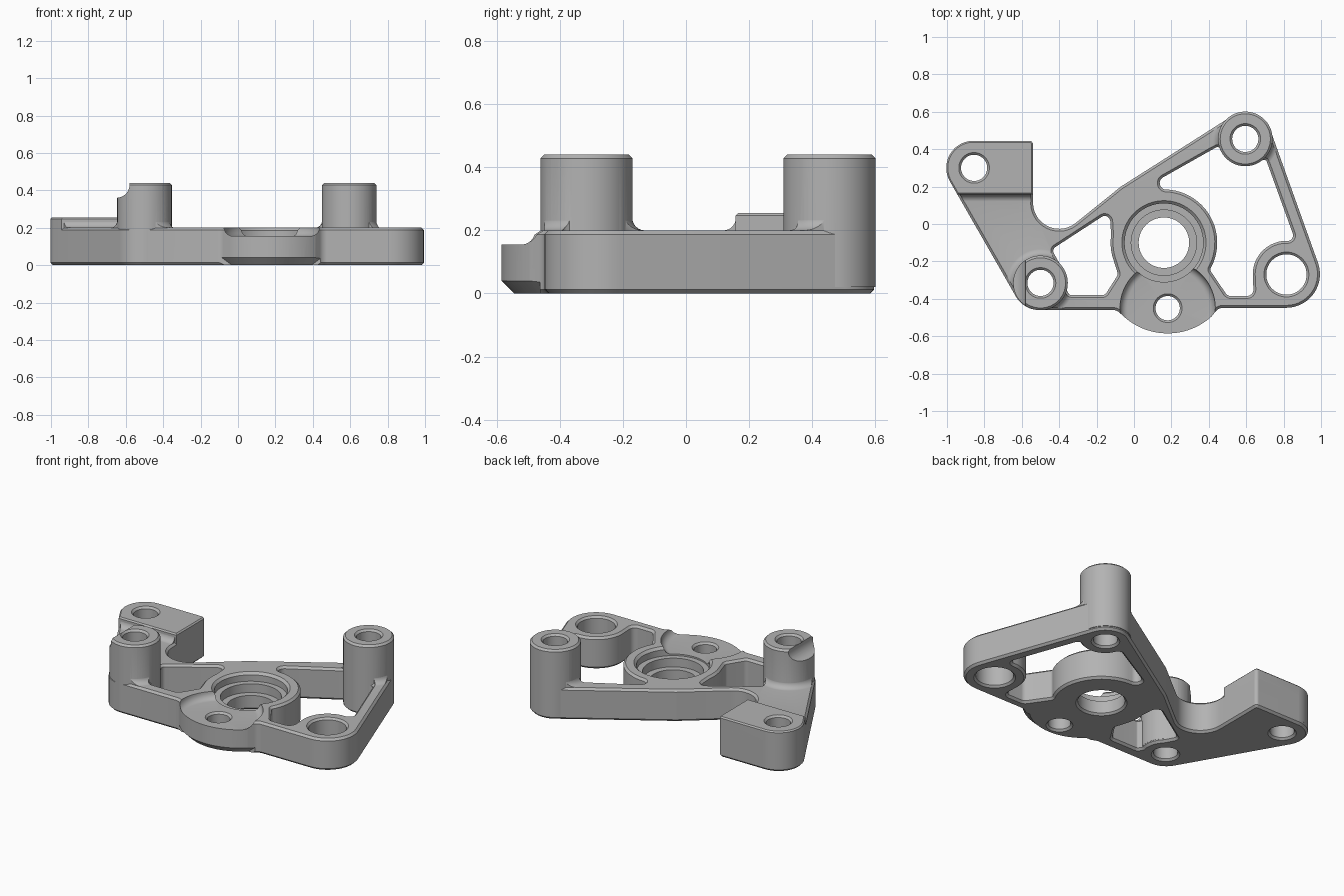
import bpy, bmesh, math
from mathutils import Vector, Matrix

if "Cube" in bpy.data.objects:
    bpy.data.objects.remove(bpy.data.objects["Cube"], do_unlink=True)


def finish(name, bm):
    bmesh.ops.remove_doubles(bm, verts=bm.verts, dist=1e-5)
    bmesh.ops.recalc_face_normals(bm, faces=bm.faces)
    mesh = bpy.data.meshes.new(name)
    bm.to_mesh(mesh)
    bm.free()
    ob = bpy.data.objects.new(name, mesh)
    bpy.context.collection.objects.link(ob)
    return ob


def arc(cx, cy, r, a0, a1, n=20):
    angles = [math.radians(a0 + (a1 - a0) * i / n) for i in range(n + 1)]
    return [(cx + r * math.cos(a), cy + r * math.sin(a), 0) for a in angles]


def rounded(points, n=10):
    """Closed loop from (x, y, corner radius) points."""
    out = []
    for i, (x, y, r) in enumerate(points):
        p = Vector((x, y))
        if r == 0:
            out.append(p)
            continue
        a = (Vector(points[i - 1][:2]) - p).normalized()
        b = (Vector(points[(i + 1) % len(points)][:2]) - p).normalized()
        half = a.angle(b) / 2
        t = r / math.tan(half)
        centre = p + (a + b).normalized() * (r / math.sin(half))
        start = p + a * t - centre
        sweep = start.angle_signed(p + b * t - centre)
        for k in range(n + 1):
            out.append(centre + Matrix.Rotation(-sweep * k / n, 2) @ start)
    return out


def inset(loop, d, hole):
    """Move a loop into the material by d."""
    n = len(loop)
    area = sum(loop[i - 1].cross(loop[i]) for i in range(n))
    s = d if (area > 0) != hole else -d
    out = []
    for i, p in enumerate(loop):
        e = (p - loop[i - 1]).normalized()
        f = (loop[(i + 1) % n] - p).normalized()
        m = (Vector((-e.y, e.x)) + Vector((-f.y, f.x))).normalized()
        out.append(p + m * s / max(0.4, m.dot(Vector((-e.y, e.x)))))
    return out


def slab(name, loops, z0, z1, chamfer=0.0, shrink=0.0):
    """Chamfered prism; the first loop is the outline, the rest are windows."""
    bm = bmesh.new()
    levels = [(z0, chamfer), (z0 + chamfer, 0), (z1 - chamfer, 0), (z1, chamfer)]
    if not chamfer:
        levels = [(z0, 0), (z1, 0)]
    caps = [[], []]
    for k, loop in enumerate(loops):
        rings = [[bm.verts.new((p.x, p.y, z)) for p in inset(loop, d + shrink, k > 0)]
                 for z, d in levels]
        n = len(loop)
        for lo, hi in zip(rings, rings[1:]):
            for i in range(n):
                bm.faces.new((lo[i - 1], lo[i], hi[i], hi[i - 1]))
        for cap, ring in zip(caps, (rings[0], rings[-1])):
            cap += [bm.edges.get((ring[i - 1], ring[i])) for i in range(n)]
    for cap in caps:
        bmesh.ops.triangle_fill(bm, use_beauty=True, edges=cap, normal=(0, 0, 1))
    return finish(name, bm)


def lathe(name, profile, x=0, y=0, steps=64):
    """Revolve an (r, z) profile that starts and ends on the axis."""
    bm = bmesh.new()
    vs = [bm.verts.new((r, 0, z)) for r, z in profile]
    es = [bm.edges.new(pair) for pair in zip(vs, vs[1:])]
    bmesh.ops.spin(bm, geom=vs + es, cent=(0, 0, 0), axis=(0, 0, 1),
                   angle=math.tau, steps=steps, use_merge=True)
    bmesh.ops.translate(bm, verts=bm.verts, vec=(x, y, 0))
    return finish(name, bm)


def combine(target, tool, op):
    mod = target.modifiers.new(op, 'BOOLEAN')
    mod.operation, mod.solver, mod.object = op, 'EXACT', tool
    bpy.context.view_layer.objects.active = target
    bpy.ops.object.modifier_apply(modifier=mod.name)
    bpy.data.objects.remove(tool, do_unlink=True)


def box(name, lo, hi):
    bm = bmesh.new()
    bmesh.ops.create_cube(bm, size=1)
    for v in bm.verts:
        v.co = [h if c > 0 else l for c, l, h in zip(v.co, lo, hi)]
    return finish(name, bm)


def drill(x, y, r, top, c=0.012):
    return lathe("drill", [(0, -0.02), (r + c + 0.02, -0.02), (r, c), (r, top - c),
                           (r + c + 0.02, top + 0.02), (0, top + 0.02)], x, y, 48)


TOP, POST_TOP, EAR_TOP = 0.2, 0.44, 0.255
HUB, BACK, LEFT, FRONT = (0.16, -0.1), (0.595, 0.455), (-0.5, -0.315), (0.815, -0.27)

# Plate outline with the front lobe, and its two windows
outline = rounded([(-0.59, -0.46, 0.145), (-0.093, -0.46, 0.05)]
                  + arc(0.18, -0.235, 0.35, 228, 312, 28)
                  + [(0.453, -0.448, 0.05), (1.07, -0.448, 0.18), (0.669, 0.67, 0.143),
                     (-0.07, 0.2, 0.1), (-0.54, -0.178, 0.14), (-0.54, 0.445, 0.02),
                     (-1.109, 0.445, 0.145)], 14)
right_window = rounded([(0.05, 0.19, 0.035)] + arc(*HUB, 0.285, 83, -25)
                       + [(0.405, -0.245, 0.02), (0.50, -0.385, 0.035), (0.64, -0.385, 0.035)]
                       + arc(*FRONT, 0.18, 185, 95)
                       + [(0.863, -0.09, 0.03), (0.704, 0.35, 0.015)]
                       + arc(*BACK, 0.145, -60, -145) + [(0.452, 0.417, 0.015)])
left_window = rounded([(-0.44, -0.136, 0.025), (-0.13, 0.066, 0.03)]
                      + arc(*HUB, 0.285, 172, 200)
                      + [(-0.085, -0.27, 0.025), (-0.155, -0.38, 0.03), (-0.345, -0.38, 0.015)]
                      + arc(*LEFT, 0.145, -15, 45))
loops = [outline, right_window, left_window]
bracket = slab("bracket", loops, 0, TOP, 0.013)

# Coved feet of the posts and of the raised ear, trimmed to the plate
cove = [(0.04 * (1 - math.sin(a)), 0.04 * (1 - math.cos(a)))
        for a in [i * math.pi / 12 for i in range(7)]]
for x, y in (BACK, LEFT):
    foot = lathe("post_foot", [(0, 0.15), (0.186, 0.15)]
                 + [(0.145 + d, 0.1995 + h) for d, h in cove] + [(0, 0.24)], x, y)
    combine(foot, slab("trim", loops, 0.1, 0.4, 0, 0.012), 'INTERSECT')
    combine(bracket, foot, 'UNION')
bm = bmesh.new()
side = [(0.2, 0.15), (0.118, 0.15)] + [(0.158 - d, 0.1995 + h) for d, h in cove] + [(0.2, 0.24)]
face = bm.faces.new([bm.verts.new((-1.1, y, z)) for y, z in side])
ext = bmesh.ops.extrude_face_region(bm, geom=[face])
bmesh.ops.translate(bm, vec=(0.7, 0, 0),
                    verts=[v for v in ext["geom"] if isinstance(v, bmesh.types.BMVert)])
ear_foot = finish("ear_foot", bm)
combine(ear_foot, slab("trim", [outline], 0.1, 0.4, 0, 0.012), 'INTERSECT')
combine(bracket, ear_foot, 'UNION')

# Raised ear and the two posts
ear = slab("ear", [rounded([(-0.54, 0.157, 0), (-0.54, 0.445, 0.02), (-1.109, 0.445, 0.145),
                            (-0.944, 0.157, 0)], 14)], 0.02, EAR_TOP, 0.008)
combine(bracket, ear, 'UNION')
for x, y in (BACK, LEFT):
    r = 0.146
    post = lathe("post", [(0, 0.02), (r, 0.02), (r, POST_TOP - 0.012),
                          (r - 0.012, POST_TOP), (0, POST_TOP)], x, y)
    combine(bracket, post, 'UNION')

# Scalloped relief on the left post
scallop = lathe("scallop", [(0, -0.2), (0.07, -0.2), (0.07, 0.2), (0, 0.2)])
scallop.data.transform(Matrix.Translation((-0.65, -0.315, 0.43))
                       @ Matrix.Rotation(math.pi / 2, 4, 'X'))
combine(bracket, scallop, 'DIFFERENCE')

# Coved pocket in the front lobe and the chamfer beneath it
pocket = lathe("pocket", [(0, 0.155)]
               + [(0.255 - d, 0.155 + h * 1.125) for d, h in cove]
               + [(0.255, 0.23), (0, 0.23)], 0.18, -0.45)
combine(bracket, pocket, 'DIFFERENCE')
under = box("under_cut", (-0.14, -0.7, -0.1), (0.5, -0.462, 0.04))
combine(under, lathe("cone", [(0, -0.2), (0.11, -0.2), (0.37, 0.06), (0, 0.06)],
                     0.18, -0.235, 96), 'DIFFERENCE')
combine(bracket, under, 'DIFFERENCE')

# Stepped hub bore and the bolt holes
bore = lathe("bore", [(0, -0.02), (0.167, -0.02), (0.135, 0.012), (0.135, 0.09), (0.175, 0.09),
                      (0.175, 0.145), (0.21, 0.145), (0.21, 0.185), (0.245, 0.22), (0, 0.22)], *HUB)
combine(bracket, bore, 'DIFFERENCE')
for x, y, r, top in ((*BACK, 0.07, POST_TOP), (*LEFT, 0.07, POST_TOP), (*FRONT, 0.108, TOP),
                     (-0.855, 0.3, 0.07, EAR_TOP), (0.18, -0.45, 0.065, 0.155)):
    combine(bracket, drill(x, y, r, top), 'DIFFERENCE')

# Single grey metal finish
grey = bpy.data.materials.new("grey_metal")
grey.use_nodes = True
grey.diffuse_color = (0.45, 0.45, 0.45, 1)
grey.node_tree.nodes["Principled BSDF"].inputs["Base Color"].default_value = (0.45, 0.45, 0.45, 1)
bracket.data.materials.clear()
bracket.data.materials.append(grey)
for p in bracket.data.polygons:
    p.material_index = 0
bpy.ops.object.select_all(action='DESELECT')
bracket.select_set(True)
bpy.context.view_layer.objects.active = bracket
bpy.ops.object.shade_smooth_by_angle(angle=math.radians(30))
